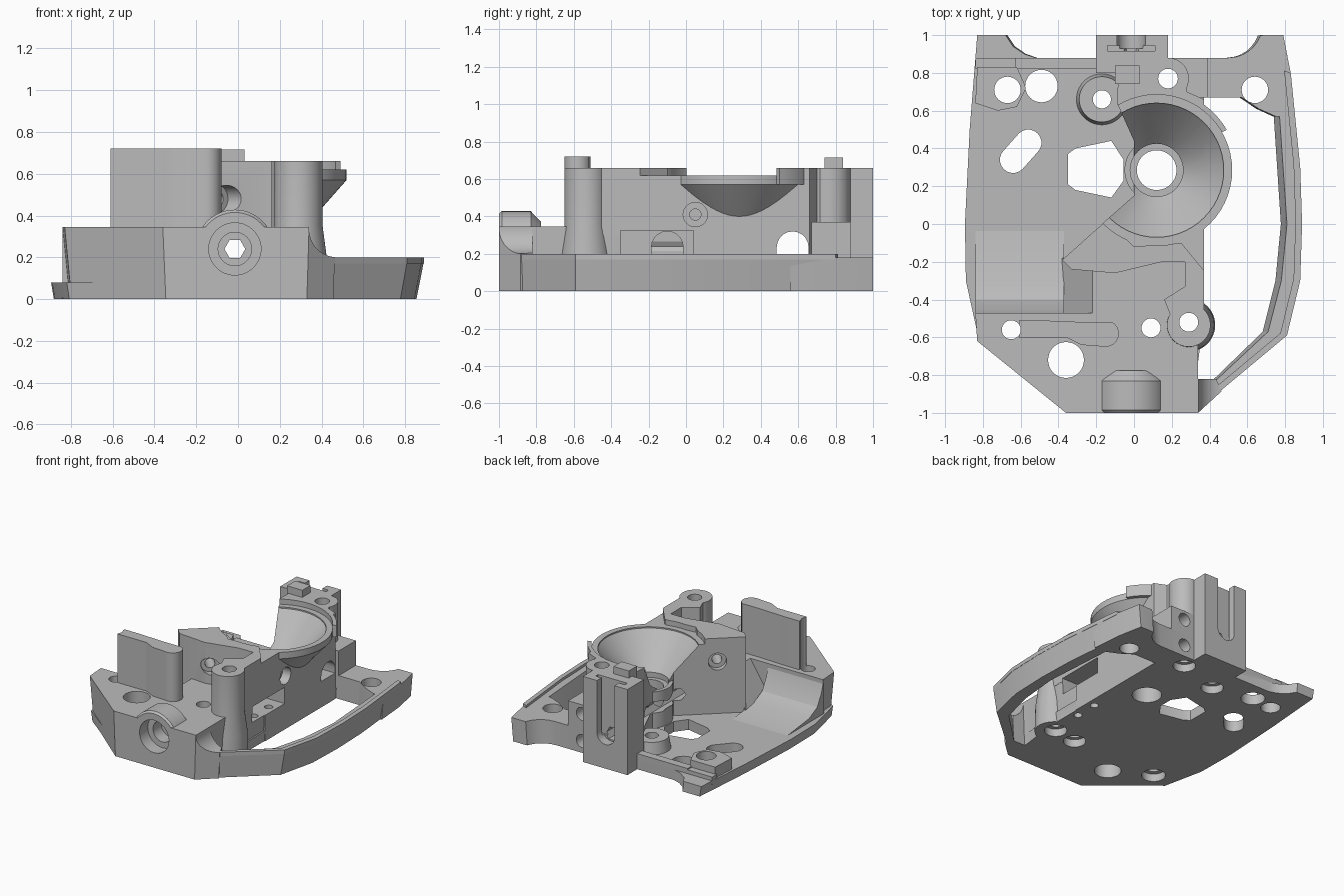
import bpy, bmesh, math
from mathutils import Matrix

cube = bpy.data.objects.get("Cube")
if cube:
    bpy.data.objects.remove(cube, do_unlink=True)

grey = bpy.data.materials.new("plain_grey")
grey.use_nodes = True
tint = (0.5, 0.5, 0.5, 1)
grey.diffuse_color = tint
grey.node_tree.nodes["Principled BSDF"].inputs["Base Color"].default_value = tint

parts, cutters = [], []
AXES = {"z": lambda a, b, c: (a, b, c),   # profile xy, depth z
        "y": lambda a, b, c: (a, c, b),   # profile xz, depth y
        "x": lambda a, b, c: (c, a, b)}   # profile yz, depth x


def finish(name, bm, group):
    bmesh.ops.recalc_face_normals(bm, faces=bm.faces)
    mesh = bpy.data.meshes.new(name)
    bm.to_mesh(mesh)
    bm.free()
    mesh.materials.append(grey)
    obj = bpy.data.objects.new(name, mesh)
    bpy.context.collection.objects.link(obj)
    if group is not None:
        group.append(obj)
    return obj


def loft(name, rings, group):
    """Skin a stack of equal-length rings and cap both ends."""
    bm = bmesh.new()
    loops = [[bm.verts.new(p) for p in ring] for ring in rings]
    n = len(loops[0])
    for low, high in zip(loops, loops[1:]):
        for i in range(n):
            j = (i + 1) % n
            bm.faces.new((low[i], low[j], high[j], high[i]))
    bm.faces.new(loops[0][::-1])
    bm.faces.new(loops[-1])
    return finish(name, bm, group)


def prism(name, pts, lo, hi, axis="z", taper=1, group=parts):
    f = AXES[axis]
    return loft(name, [[f(a * taper, b, lo) for a, b in pts],
                       [f(a, b, hi) for a, b in pts]], group)


def box(name, x, y, z, group=parts):
    return prism(name, [(x[0], y[0]), (x[1], y[0]), (x[1], y[1]), (x[0], y[1])],
                 z[0], z[1], group=group)


def lathe(name, a, b, profile, axis="z", group=parts, n=56):
    """Round solid from (radius, position) pairs along an axis."""
    f = AXES[axis]
    turn = [2 * math.pi * i / n for i in range(n)]
    return loft(name, [[f(a + r * math.cos(t), b + r * math.sin(t), h) for t in turn]
                       for r, h in profile], group)


def arc(cx, cy, r, start, end, n=10):
    return [(cx + r * math.cos(math.radians(start + (end - start) * i / n)),
             cy + r * math.sin(math.radians(start + (end - start) * i / n)))
            for i in range(n + 1)]


# Base floor
prism("base_floor", [(-.83, 1), (-.68, 1), (-.64, .94), (-.58, .9), (-.52, .88), (.37, .88),
                     (.37, -.5), (.33, -.8), (.33, -.98), (-.35, -.98), (-.82, -.62),
                     (-.89, -.3), (-.895, 0), (-.87, .5)], 0, .08, taper=.985)

# Front block, with a tapered foot
prism("front_block", [(-.84, -.47), (-.83, -.62), (-.36, -1), (.34, -1), (.34, -.6),
                      (.37, -.45), (.37, -.2), (-.22, -.2), (-.22, -.47)], 0, .345, taper=.96)
prism("floor_ramp", [(.05, .07), (-.3, .11), (-.4, .16), (-.45, .25), (-.48, .345), (-.48, 0),
                     (.05, 0)], -.84, -.37, "x")
prism("pocket_slope", [(-.38, .05), (-.38, .1), (-.22, .345), (-.2, .345), (-.2, .05)],
      -.47, -.18, "y")

# Tall curved wall on the front block
prism("front_wall", [(-.61, -.6), (-.36, -.6), (-.28, -.64)] + arc(-.15, -.58, .07, -100, 60)
      + [(-.25, -.52), (-.5, -.51), (-.61, -.51)], .3, .72)

# Front round socket
lathe("front_socket", -.015, .24, [(.175, -1.0), (.188, -.985), (.188, -.83), (.13, -.775)], "y")

# Post with flared foot, joined to the tower
lathe("front_post", .29, -.535, [(.14, 0), (.135, .2), (.115, .35), (.115, .66)])
prism("post_web", [(.2, -.5), (.16, -.4), (.27, -.33), (.27, -.15), (.37, -.15), (.37, -.5)],
      .3, .66)

# Tower, open towards the window in the floor
prism("tower", [(-.38, -.19), (-.33, -.24), (-.1, -.26), (.15, -.2), (.37, -.2), (.37, .66),
                (.28, .7), (.25, .85), (-.08, .85), (-.09, .64), (0, .44), (0, .15)], 0, .66)
lathe("rear_post", .18, .77, [(.11, 0), (.11, .66)])
lathe("funnel_neck", .12, .285, [(.17, 0), (.17, .36)])

# Funnel bowl and its raised partial lip
bowl = lathe("funnel_bowl", .12, .285, [(.2, .345), (.25, .4), (.4, .57), (.4, .62)])
prism("funnel_lip", arc(.12, .285, .428, 30, 75) + arc(.12, .285, .39, 75, 30), .57, .66)

# Rear tower with clip channel
box("rear_tower", (-.2, .18), (.8, 1), (0, .66))
box("rear_tab", (-.1, .03), (.74, .84), (.6, .715))

# Rear left pads
prism("left_pad", [(-.83, .83), (-.84, .64), (-.72, .6), (-.62, .62), (-.57, .72), (-.62, .83)],
      .05, .165)
lathe("middle_boss", -.17, .66, [(.14, .05), (.12, .17)])
box("left_rim", (-.84, -.62), (.82, .88), (.05, .11))
box("middle_rim", (-.63, -.15), (.82, .88), (.05, .12))

# Rear right pad and block
prism("right_pad", [(.15, .88), (.5, .88)] + arc(.5, 1.06, .18, -75, -20, 5)
      + [(.69, 1), (.79, 1), (.83, .8), (.85, .56), (.75, .57), (.66, .61), (.57, .67),
         (.15, .67)], 0, .18, taper=.98)
box("right_block", (.15, .39), (.67, .88), (0, .37))

# Side rail and the narrow ridge along it
outer = [(.83, .8), (.88, .3), (.89, 0), (.88, -.3), (.81, -.59), (.33, -.99)]
prism("side_rail", outer + [(.33, -.84), (.42, -.84), (.71, -.57), (.78, -.3), (.81, 0),
                            (.77, .58)], 0, .18, taper=.96)
ridge_in = [(p[0] - .035, p[1] + .012) for p in outer[::-1]]
prism("rail_ridge", outer + ridge_in, .17, .2)

# Concave run-out from the front block to the rail
runout = prism("rail_runout", [(.3, -1), (.34, -1), (.47, -.885), (.44, -.82), (.3, -.82)],
               0, .345, taper=.97)

# Vertical holes, some with a wider mouth underneath
for x, y, r, mouth in [(-.67, .71, .07, .07), (-.49, .73, .086, .086), (-.17, .66, .048, .08),
                       (.18, .77, .052, .08), (.64, .71, .07, .07), (-.65, -.56, .05, .085),
                       (-.36, -.72, .095, .095), (.09, -.55, .05, .08), (.29, -.52, .05, .08)]:
    lathe("hole_cutter", x, y, [(mouth, -.2), (mouth, .06), (r, .06), (r, 1)],
          group=cutters, n=32)
for y in (-.25, -.07):
    lathe("sill_hole_cutter", .31, y, [(.03, -.2), (.03, .25)], group=cutters, n=24)

# Floor window and angled slot
prism("window_cutter", [(-.35, .37), (-.31, .4), (-.12, .44), (-.055, .34), (-.055, .23),
                        (-.12, .14), (-.31, .18), (-.35, .21)], -.2, .5, group=cutters)
prism("slot_cutter", arc(-.64, .34, .07, 135, 315) + arc(-.56, .43, .07, -45, 135),
      -.2, .5, group=cutters)

# Funnel interior and the lowered top around it
lathe("funnel_cutter", .12, .285, [(.105, -.2), (.105, .33), (.14, .33), (.14, .37),
                                   (.17, .4), (.355, .61), (.355, 1)], group=cutters)
lathe("rim_cutter", .12, .285, [(.4, .62), (.4, 1)], group=cutters)
prism("top_step_cutter", [(-.3, .18), (0, -.12), (.25, -.1), (.39, -.27), (.39, .28),
                          (.1, .28)], .62, 1, group=cutters)

# Front socket recess and the bore running through to the back
lathe("recess_cutter", -.015, .24, [(.125, -1.2), (.125, -.9), (.08, -.9), (.08, -.8)], "y",
      cutters)
lathe("bore_cutter", -.015, .24, [(.05, -1.2), (.05, 1.2)], "y", cutters, 6)

# Tower side openings and bores
box("long_window_cutter", (.2, .6), (-.35, .04), (.2, .325), cutters)
for y, depth in ((-.1, -.05), (.57, -.3)):
    prism("arch_cutter", arc(y, .235, .085, 0, 180) + [(y - .085, .2), (y + .085, .2)],
          depth, .6, "x", group=cutters)
lathe("side_bore_cutter", .05, .41, [(.03, .15), (.03, .3), (.065, .3), (.065, .6)], "x",
      cutters)
slant = lathe("slant_bore_cutter", 0, 0, [(.065, -.4), (.065, -.08), (.035, -.08), (.035, .08),
                                          (.065, .08), (.065, .4)], "y", cutters)
slant.data.transform(Matrix.Translation((-.15, -.145, .48)) @ Matrix.Rotation(.73, 4, "Z"))
for z in (.09, .3):
    lathe("block_hole_cutter", .27, z, [(.05, .6), (.05, 1.2)], "y", cutters, 32)

# Clip channel: rounded slot with a wider groove behind it
prism("channel_cutter", arc(-.015, .26, .075, 180, 360) + [(.06, 1), (-.09, 1)],
      .93, 1.2, "y", group=cutters)
box("groove_cutter", (-.14, .11), (.915, .945), (.22, 1), cutters)

# Cutters that shape a single part
bowl_cut = prism("bowl_side_cutter", [(-.6, .64), (-.09, .64), (0, .44), (0, .15), (-.17, 0),
                                      (-.6, 0)], -.2, 1, group=None)
runout_cut = lathe("runout_cutter", .475, .335, [(.135, -1.2), (.135, -.6)], "y", None)
extra = {bowl: [bowl_cut], runout: [runout_cut]}


def bounds(obj):
    co = [v.co for v in obj.data.vertices]
    return [(min(c[i] for c in co), max(c[i] for c in co)) for i in range(3)]


def touching(a, b):
    return all(p[0] < q[1] and q[0] < p[1] for p, q in zip(bounds(a), bounds(b)))


# Cut every part with the cutters that reach it
for part in parts:
    for cutter in cutters + extra.get(part, []):
        if touching(part, cutter):
            mod = part.modifiers.new("cut", "BOOLEAN")
            mod.operation, mod.solver, mod.object = "DIFFERENCE", "EXACT", cutter
bpy.context.view_layer.update()
graph = bpy.context.evaluated_depsgraph_get()
baked = [bpy.data.meshes.new_from_object(p.evaluated_get(graph)) for p in parts]
for part, mesh in zip(parts, baked):
    part.modifiers.clear()
    part.data = mesh
for cutter in cutters + [bowl_cut, runout_cut]:
    bpy.data.objects.remove(cutter, do_unlink=True)

# Smooth round faces, keep edges sharp
for obj in bpy.context.view_layer.objects:
    obj.select_set(obj in parts)
bpy.context.view_layer.objects.active = parts[0]
bpy.ops.object.shade_smooth_by_angle(angle=math.radians(25))
